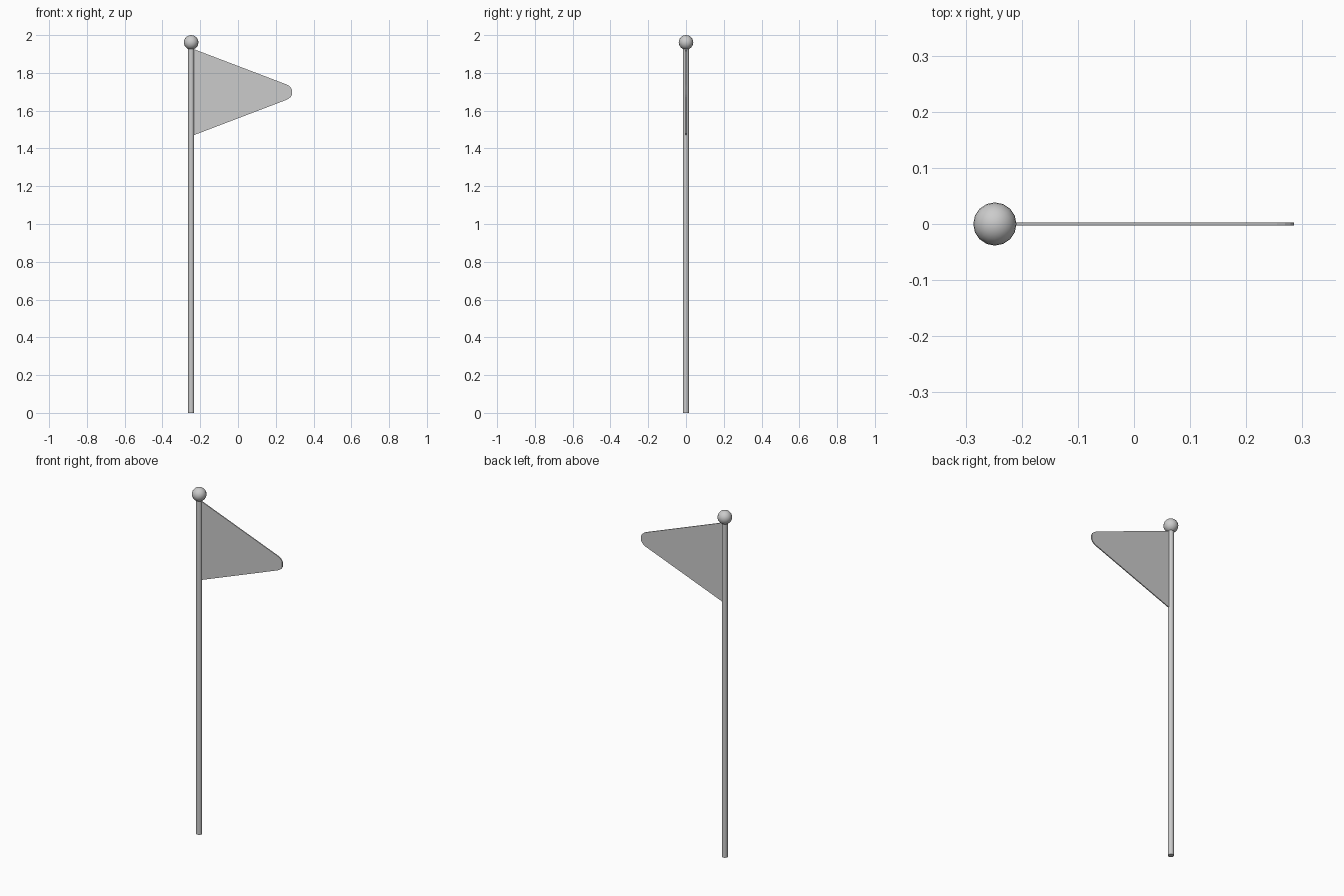
import bpy, bmesh, math

if "Cube" in bpy.data.objects:
    bpy.data.objects.remove(bpy.data.objects["Cube"])

POLE_X = -0.248

# Pole
bpy.ops.mesh.primitive_cylinder_add(vertices=16, radius=0.016, depth=1.94,
                                    location=(POLE_X, 0, 0.97))
bpy.context.object.name = "pole"
bpy.ops.object.shade_smooth_by_angle(angle=math.radians(40))

# Ball on top of the pole
bpy.ops.mesh.primitive_uv_sphere_add(segments=16, ring_count=12, radius=0.0385,
                                     location=(POLE_X, 0, 1.9615))
bpy.context.object.name = "finial_ball"
bpy.ops.object.shade_smooth_by_angle(angle=math.radians(40))

# Pennant: half outline mirrored about its centre line, with a rounded tip
MID_Z = 1.698
upper = [(-0.236, 0.2285), (0.255, 0.0415), (0.269, 0.034),
         (0.279, 0.025), (0.285, 0.013)]
outline = [(x, MID_Z + h) for x, h in upper]
outline += [(x, MID_Z - h) for x, h in reversed(upper)]

bm = bmesh.new()
face = bm.faces.new([bm.verts.new((x, -0.003, z)) for x, z in outline])
ext = bmesh.ops.extrude_face_region(bm, geom=[face], use_keep_orig=True)
bmesh.ops.translate(bm, vec=(0, 0.006, 0),
                    verts=[g for g in ext["geom"] if isinstance(g, bmesh.types.BMVert)])
bmesh.ops.recalc_face_normals(bm, faces=bm.faces)
mesh = bpy.data.meshes.new("pennant")
bm.to_mesh(mesh)
bm.free()
bpy.context.collection.objects.link(bpy.data.objects.new("pennant", mesh))
